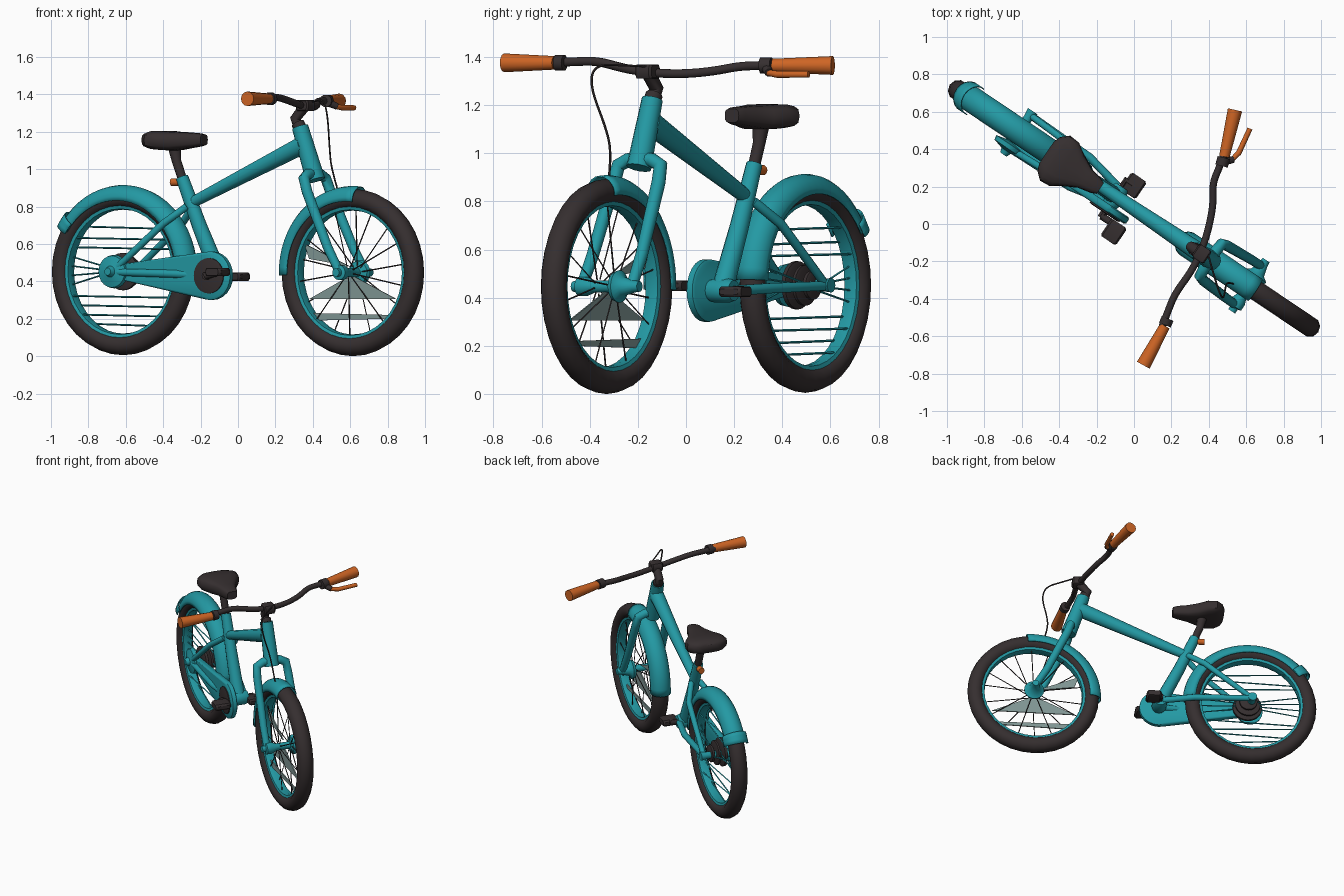
import bpy, bmesh, math
from mathutils import Vector

if "Cube" in bpy.data.objects:
    bpy.data.objects.remove(bpy.data.objects["Cube"])

A = math.radians(33.9)                       # heading of the bicycle in plan
U, V = Vector((math.cos(A), -math.sin(A), 0)), Vector((math.sin(A), math.cos(A), 0))
O = Vector((0, 0.083, 0))


def P(s, v, z):
    """Bicycle space (forward, sideways, up) to world."""
    return O + U * s + V * v + Vector((0, 0, z))


def material(name, c):
    m = bpy.data.materials.new(name)
    m.diffuse_color = (*c, 1)
    m.use_nodes = True
    m.node_tree.nodes["Principled BSDF"].inputs["Base Color"].default_value = m.diffuse_color
    return m


TEAL = material("teal paint", (0.017, 0.32, 0.37))
DARK = material("dark rubber", (0.036, 0.028, 0.029))
ORANGE = material("orange", (0.62, 0.13, 0.018))
GREY = material("grey green spoke", (0.22, 0.31, 0.30))


def finish(name, bm, mat):
    bmesh.ops.recalc_face_normals(bm, faces=bm.faces)
    me = bpy.data.meshes.new(name)
    bm.to_mesh(me)
    bm.free()
    me.materials.append(mat)
    ob = bpy.data.objects.new(name, me)
    bpy.context.collection.objects.link(ob)
    return ob


def spin(name, hub, prof, mat, a0=0, a1=360, n=36, closed=False):
    """Sweep a (radius, sideways) profile about a sideways axis through hub (s, z)."""
    bm = bmesh.new()
    full = a1 - a0 == 360
    rows = []
    for i in range(n if full else n + 1):
        a = math.radians(a0 + (a1 - a0) * i / n)
        rows.append([bm.verts.new(P(hub[0] + r * math.cos(a), v, hub[1] + r * math.sin(a))) for r, v in prof])
    k = len(prof)
    for i in range(n):
        p, q = rows[i], rows[(i + 1) % len(rows)]
        for j in range(k if closed else k - 1):
            bm.faces.new((p[j], p[(j + 1) % k], q[(j + 1) % k], q[j]))
    if full and not closed:
        bmesh.ops.remove_doubles(bm, verts=bm.verts, dist=1e-5)
    return finish(name, bm, mat)


def disc(name, hub, r, v0, v1, mat, n=24):
    return spin(name, hub, [(0, v0), (r * .85, v0), (r, v0 * .8 + v1 * .2), (r, v0 * .2 + v1 * .8), (r * .85, v1), (0, v1)], mat, n=n)


def tube(name, paths, mat, local=True, smooth=False, res=3):
    """Round tubes along lists of (x, y, z, radius)."""
    cu = bpy.data.curves.new(name, 'CURVE')
    cu.dimensions, cu.bevel_depth, cu.bevel_resolution, cu.use_fill_caps = '3D', 1.0, res, True
    cu.resolution_u = 5
    for pts in paths:
        sp = cu.splines.new('NURBS' if smooth else 'POLY')
        sp.points.add(len(pts) - 1)
        for q, p in zip(sp.points, pts):
            w = P(*p[:3]) if local else Vector(p[:3])
            q.co, q.radius = (*w, 1), p[3]
        if smooth:
            sp.order_u, sp.use_endpoint_u = 3, True
    tmp = bpy.data.objects.new("tmp", cu)
    bpy.context.collection.objects.link(tmp)
    bpy.context.view_layer.update()
    me = bpy.data.meshes.new_from_object(tmp.evaluated_get(bpy.context.evaluated_depsgraph_get()))
    bpy.data.objects.remove(tmp)
    me.name = name
    me.materials.clear()
    me.materials.append(mat)
    ob = bpy.data.objects.new(name, me)
    bpy.context.collection.objects.link(ob)
    return ob


def solid(name, rings, mat):
    """Loft rings of local points and cap both ends."""
    bm = bmesh.new()
    vs = [[bm.verts.new(P(*p)) for p in r] for r in rings]
    k = len(vs[0])
    for a, b in zip(vs, vs[1:]):
        for j in range(k):
            bm.faces.new((a[j], a[(j + 1) % k], b[(j + 1) % k], b[j]))
    bm.faces.new(vs[0])
    bm.faces.new(vs[-1])
    return finish(name, bm, mat)


def block(name, s, v, z, ds, dv, dz, mat):
    ring = lambda vv, f: [(s + ds * x * f, vv, z + dz * y * f) for x, y in
                          ((-1, -.5), (-.8, -1), (.8, -1), (1, -.5), (1, .5), (.8, 1), (-.8, 1), (-1, .5))]
    return solid(name, [ring(v - dv, .8), ring(v - dv * .8, 1), ring(v + dv * .8, 1), ring(v + dv, .8)], mat)


REAR, FRONT, CRANK = (-.74, .452), (.74, .447), (-.12, .43)

# wheels
for side, hub in (("rear", REAR), ("front", FRONT)):
    tyre = [(.394 + .053 * math.cos(t * math.pi / 5), .056 * math.sin(t * math.pi / 5)) for t in range(10)]
    spin(side + "_tyre", hub, tyre, DARK, closed=True)
    spin(side + "_rim", hub, [(.36, -.036), (.336, -.03), (.331, 0), (.336, .03), (.36, .036)], TEAL, closed=True)


# fenders wrapping the tyres
def fender(name, hub, a0, a1, w, n):
    prof = [(.392 + w * math.cos(t), w * math.sin(t)) for t in [math.radians(x) for x in range(-100, 101, 20)]]
    ob = spin(name, hub, prof, TEAL, a0, a1, n)
    m = ob.modifiers.new("thickness", 'SOLIDIFY')
    m.thickness, m.offset = .006, 0


fender("rear_fender", REAR, 3, 146, .068, 22)
fender("rear_fender_tip", REAR, 138, 148, .083, 3)
fender("front_fender", FRONT, 84, 182, .068, 16)

# spokes: radial in front, stretched chords and hub fans in the rear
spokes = []
for i in range(18):
    a, v = math.radians(i * 20 + 8), (-.04 if i % 2 else .04)
    spokes.append([(FRONT[0] + r * math.cos(a), w, FRONT[1] + r * math.sin(a), .0035) for r, w in ((.03, v), (.34, v * .3))])
tube("front_spokes", spokes, DARK, res=0)
chords = []
for i, h in enumerate((-.28, -.23, -.18, -.13, .13, .18, .24)):
    x, v = math.sqrt(.335 ** 2 - h * h), (-.02 if i % 2 else .02)
    chords.append([(REAR[0] - x, v, REAR[1] + h, .005), (REAR[0] + x, -v, REAR[1] + h - .01, .005)])
for sx in (-1, 1):
    for h in (-.07, -.02, .03, .08):
        chords.append([(REAR[0] + sx * .33, 0, REAR[1] + h, .004), (REAR[0] + sx * .04, h * .6, REAR[1], .005)])
tube("rear_spokes", chords, TEAL, res=0)

# flat webs in the front wheel
for i, w in enumerate((((.43, .60), (.72, .48), (.46, .52)),
                       ((.46, .305), (.66, .40), (.74, .43), (1.02, .305)),
                       ((.48, .19), (.49, .23), (.99, .22), (.97, .20)))):
    solid("spoke_web_%d" % i, [[(s, v, z) for s, z in w] for v in (-.004, .004)], GREY)

# frame tubes
tube("head_tube", [[(.50, 0, .94, .052), (.40, 0, 1.225, .044)]], TEAL, res=4)
tube("top_tube", [[(.42, 0, 1.13, .05), (-.31, 0, .815, .030)]], TEAL, res=4)
tube("seat_tube", [[(-.125, 0, .44, .046), (-.25, 0, .70, .04), (-.36, 0, .955, .034)]], TEAL, res=4)
for v in (-1, 1):
    tube("rear_stay", [[(-.31, v * .03, .80, .02), (-.42, v * .09, .71, .02), (-.74, v * .105, .45, .018)],
                       [(-.14, v * .05, .43, .022), (-.35, v * .095, .44, .022), (-.74, v * .105, .45, .02)]], TEAL)

# front fork with curved shoulders
tube("fork", [[(.49, 0, .975, .032), (.49, v * .06, .972, .03), (.495, v * .105, .95, .03), (.52, v * .112, .88, .029),
               (.66, v * .122, .58, .026), (.74, v * .125, .445, .024)] for v in (-1, 1)], TEAL)
spin("front_hub", FRONT, [(0, -.165), (.022, -.165), (.022, -.14), (.04, -.135), (.04, -.1), (.025, -.06), (.025, .035),
                          (.06, .045), (.068, .065), (.04, .085), (.025, .14), (.022, .165), (0, .165)], TEAL, n=20)

# rear hub and sprockets
spin("rear_hub", REAR, [(0, -.15), (.02, -.15), (.03, -.125), (.085, -.11), (.09, -.085), (.025, -.07), (.025, .09),
                        (.03, .13), (0, .13)], TEAL, n=20)
disc("sprocket_large", (-.72, .452), .10, -.045, -.015, DARK)
disc("sprocket_mid", (-.72, .452), .085, .0, .022, DARK)
disc("sprocket_small", (-.72, .452), .06, .035, .06, DARK)

# chain case: hull of a large and a small circle
bm = bmesh.new()
for (cs, cz), r in ((CRANK, .13), (REAR, .035)):
    for i in range(24):
        a = i * math.pi / 12
        for v, f in ((-.098, .9), (-.09, 1), (-.062, 1), (-.055, .92)):
            bm.verts.new(P(cs + r * f * math.cos(a), v, cz + r * f * math.sin(a)))
res = bmesh.ops.convex_hull(bm, input=bm.verts)
bmesh.ops.delete(bm, geom=list({g for g in res["geom_interior"] if isinstance(g, bmesh.types.BMVert)}), context='VERTS')
finish("chain_case", bm, TEAL)
disc("chainring", CRANK, .095, -.108, -.09, DARK)
disc("bottom_bracket", CRANK, .05, -.06, .06, TEAL)

# cranks and pedals
tube("crank_arms", [[(-.12, -.14, .43, .02), (-.12, .10, .43, .02), (-.06, .10, .43, .018)],
                    [(-.12, -.13, .43, .02), (-.03, -.13, .45, .018)]], DARK)
block("left_pedal", -.07, .10, .425, .05, .055, .022, DARK)
block("right_pedal", -.02, -.165, .45, .05, .055, .022, DARK)

# saddle, post and clamp
ns = 16


def saddle_ring(s, w, zb, zt):
    c, h = (zb + zt) / 2, (zt - zb) / 2
    f = lambda t: math.copysign(abs(t) ** .6, t)
    return [(s, -.012 + w * f(math.cos(2 * math.pi * i / ns)), c + h * f(math.sin(2 * math.pi * i / ns))) for i in range(ns)]


solid("saddle", [saddle_ring(*r) for r in ((-.555, .07, 1.13, 1.18), (-.54, .11, 1.115, 1.195), (-.50, .145, 1.105, 1.205),
                                           (-.44, .14, 1.10, 1.205), (-.38, .10, 1.10, 1.20), (-.31, .063, 1.11, 1.197),
                                           (-.24, .048, 1.12, 1.192), (-.21, .035, 1.128, 1.185))], DARK)
tube("seat_post", [[(-.355, 0, .94, .025), (-.395, 0, 1.04, .026), (-.41, 0, 1.12, .036)]], DARK)
tube("seat_clamp", [[(-.36, 0, .93, .02), (-.425, 0, .93, .022)]], ORANGE)

# stem
tube("stem", [[(.40, 0, 1.22, .036), (.385, 0, 1.245, .036)], [(.385, 0, 1.23, .025), (.37, 0, 1.27, .03), (.43, 0, 1.335, .03)]], DARK)
block("stem_clamp", .435, 0, 1.34, .04, .04, .03, DARK)

# handlebar, grips, lever and cable (world coordinates)
bar = ((.15, -.55, 1.378), (.18, -.47, 1.38), (.22, -.37, 1.385), (.31, -.25, 1.35), (.37, -.12, 1.332), (.405, 0, 1.33),
       (.425, .12, 1.342), (.42, .22, 1.362), (.46, .31, 1.365), (.49, .40, 1.365))
tube("handlebar", [[(*p, .019) for p in bar]], DARK, False, True)
tube("grips", [[(.165, -.545, 1.376, .028), (.05, -.755, 1.376, .039)],
               [(.483, .36, 1.365, .028), (.54, .61, 1.365, .039)]], ORANGE, False, res=4)
tube("bar_collars", [[(.165, -.54, 1.376, .034), (.18, -.505, 1.376, .034)],
                     [(.468, .31, 1.365, .034), (.48, .355, 1.365, .034)]], DARK, False)
tube("lever_mount", [[(.47, .33, 1.36, .022), (.53, .345, 1.335, .018)]], DARK, False)
tube("brake_lever", [[(.52, .34, 1.335, .013), (.56, .38, 1.328, .015), (.62, .51, 1.328, .014)]], ORANGE, False)
tube("brake_cable", [[(.39, -.14, 1.36, .005), (.42, -.25, 1.365, .005), (.46, -.38, 1.37, .005), (.48, -.40, 1.28, .005),
                      (.49, -.33, 1.1, .005), (.50, -.31, 1.0, .005), (.53, -.32, .90, .005)]], DARK, False, True, 1)

bpy.ops.object.select_all(action='SELECT')
bpy.context.view_layer.objects.active = bpy.context.selected_objects[0]
bpy.ops.object.shade_smooth_by_angle(angle=math.radians(40))
